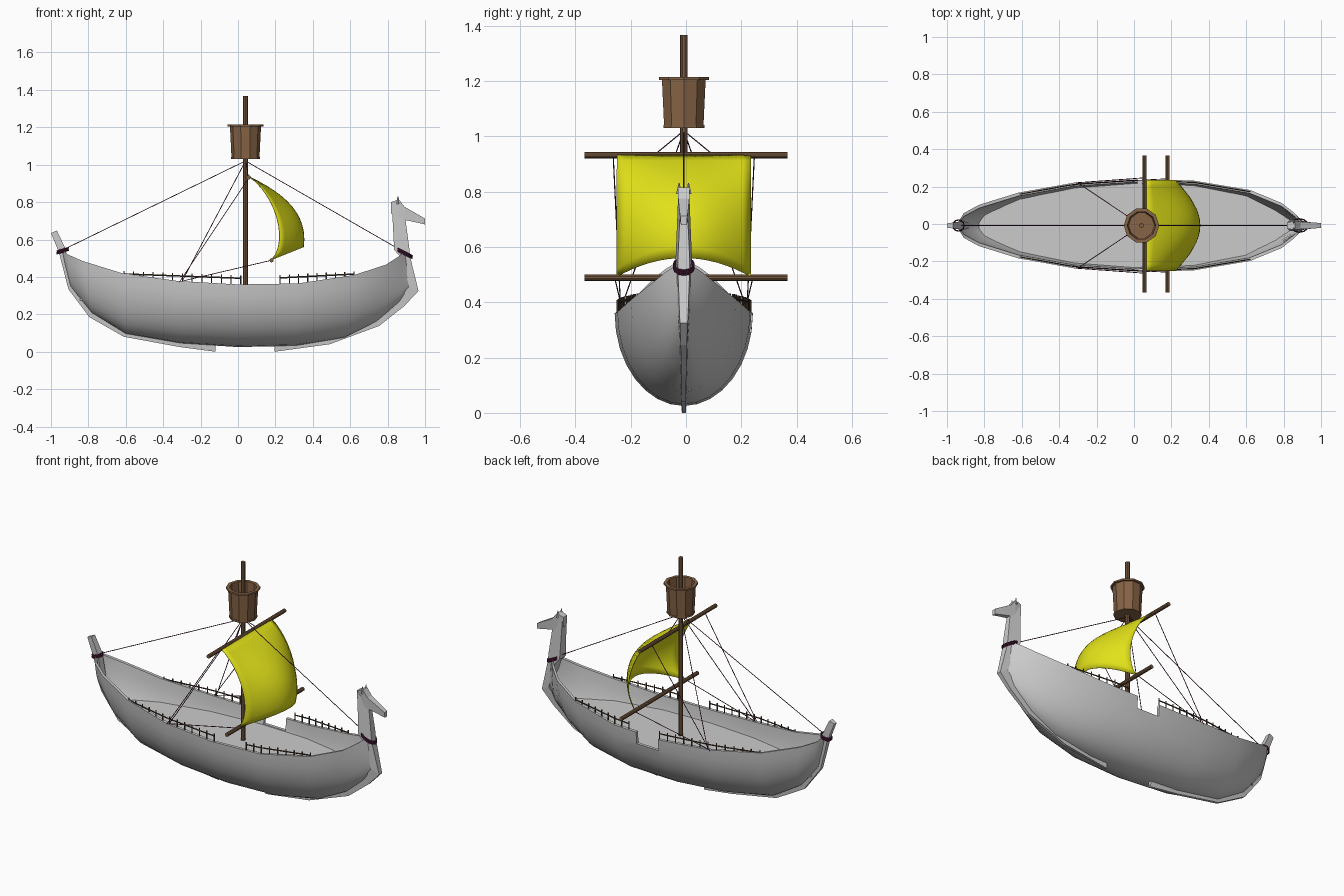
import bpy, bmesh
from math import sin, cos, pi, sqrt
from mathutils import Vector, Matrix

if "Cube" in bpy.data.objects:
    bpy.data.objects.remove(bpy.data.objects["Cube"])


def material(name, rgb):
    m = bpy.data.materials.new(name)
    m.diffuse_color = (*rgb, 1)
    m.use_nodes = True
    m.node_tree.nodes["Principled BSDF"].inputs["Base Color"].default_value = m.diffuse_color
    return m


WOOD = material("wood", (0.20, 0.11, 0.055))
BASKET = material("basket_wood", (0.24, 0.125, 0.06))
DARK = material("dark_wood", (0.08, 0.05, 0.03))
ROPE = material("rope", (0.10, 0.015, 0.06))
CLOTH = material("cloth", (0.75, 0.75, 0.01))


def finish(name, bm, mat=None, smooth=False):
    bmesh.ops.recalc_face_normals(bm, faces=bm.faces)
    me = bpy.data.meshes.new(name)
    bm.to_mesh(me)
    bm.free()
    ob = bpy.data.objects.new(name, me)
    bpy.context.collection.objects.link(ob)
    if mat:
        me.materials.append(mat)
    if smooth:
        bpy.context.view_layer.objects.active = ob
        ob.select_set(True)
        bpy.ops.object.shade_smooth_by_angle(angle=0.6)
        ob.select_set(False)
    return ob


def loft(bm, rings, caps=True):
    """Skin a list of closed rings of points."""
    vs = [[bm.verts.new(p) for p in r] for r in rings]
    n = len(vs[0])
    for a, b in zip(vs, vs[1:]):
        for i in range(n):
            j = (i + 1) % n
            bm.faces.new((a[i], a[j], b[j], b[i]))
    if caps:
        bm.faces.new(vs[0])
        bm.faces.new(vs[-1])


def rod(bm, a, b, r, sides=8):
    a, b = Vector(a), Vector(b)
    d = b - a
    m = Matrix.Translation((a + b) / 2) @ d.to_track_quat('Z', 'Y').to_matrix().to_4x4()
    bmesh.ops.create_cone(bm, cap_ends=True, segments=sides, radius1=r, radius2=r,
                          depth=d.length, matrix=m)


# Hull stations: gunwale x, gunwale z, half width, keel x, keel z
ST = [(-.94, .55, .018, -.935, .50), (-.91, .52, .066, -.895, .345), (-.83, .485, .11, -.78, .205),
      (-.62, .42, .175, -.60, .095), (-.32, .378, .229, -.31, .045), (0, .36, .25, 0, .025),
      (.32, .365, .24, .31, .032), (.62, .41, .19, .57, .075), (.79, .465, .12, .74, .16),
      (.86, .51, .065, .865, .265), (.895, .54, .02, .925, .34)]


def section(st, inset):
    xg, zg, w, xk, zk = st
    w2 = max(w - inset, w * .4)
    zk2 = min(zk + inset, zg - .01)
    pts = []
    for i in range(-8, 9):
        t = i / 8 * pi / 2
        pts.append((xg + (xk - xg) * cos(t), w2 * sin(t), zg - (zg - zk2) * cos(t)))
    return pts


bm = bmesh.new()
loft(bm, [section(s, 0) + section(s, .018)[::-1] for s in ST])
hull = finish("hull", bm)

# Boarding gap cut in the far gunwale
bm = bmesh.new()
bmesh.ops.create_cube(bm, size=1, matrix=Matrix.Translation((.095, .27, .39)) @ Matrix.Diagonal((.15, .2, .2, 1)))
cutter = finish("gap_cutter", bm)
cutter.hide_render = True
mod = hull.modifiers.new("gap", 'BOOLEAN')
mod.operation, mod.solver, mod.object = 'DIFFERENCE', 'EXACT', cutter
bpy.context.view_layer.objects.active = hull
hull.select_set(True)
bpy.ops.object.modifier_apply(modifier="gap")
bpy.ops.object.shade_smooth_by_angle(angle=0.6)
hull.select_set(False)
bpy.data.objects.remove(cutter)

# Deck, fitted to the inside of the hull
DZ = .285
rings = []
for xg, zg, w, xk, zk in ST:
    if zk < DZ - .01:
        c = (zg - DZ) / (zg - zk)
        x, y = xg + (xk - xg) * c, w * sqrt(1 - c * c) - .008
        rings.append([(x, -y, DZ), (x, 0, DZ), (x, y, DZ), (x, y * .97, DZ - .012), (x, -y * .97, DZ - .012)])
for k, x in ((0, -.85), (len(rings) + 1, .85)):
    rings.insert(k, [(x, y, z) for y, z in ((-.01, DZ), (0, DZ), (.01, DZ), (.008, DZ - .012), (-.008, DZ - .012))])
bm = bmesh.new()
loft(bm, rings)
finish("deck", bm)


# Keel strips that rise into the end posts: outer x, z, inner x, z, half width
def keel(name, rows):
    bm = bmesh.new()
    loft(bm, [[(xo, -h * .7, zo), (xo, h * .7, zo), (xi, h, zi), (xi, -h, zi)] for xo, zo, xi, zi, h in rows])
    return finish(name, bm)


keel("stern_keel_post", [(-1, .635, -.968, .648, .016), (-.957, .53, -.922, .55, .022), (-.907, .335, -.88, .345, .018),
                         (-.795, .185, -.77, .215, .014), (-.61, .08, -.6, .11, .012),
                         (-.31, .025, -.31, .055, .011), (-.12, 0, -.12, .035, .01)])
keel("bow_keel_post", [(.195, 0, .195, .04, .01), (.49, .04, .48, .07, .011), (.755, .138, .73, .175, .013),
                       (.89, .245, .86, .285, .016), (.965, .325, .915, .35, .02), (.92, .51, .865, .51, .03),
                       (.915, .56, .835, .545, .03), (.895, .71, .822, .795, .02)])

# Animal head with a pointed snout and two ears
bm = bmesh.new()
loft(bm, [[(x, -h, zt), (x, h, zt), (x - d, h * .8, zb), (x - d, -h * .8, zb)] for x, zt, zb, h, d in
          ((.818, .80, .74, .018, 0), (.86, .815, .71, .022, 0), (.89, .775, .705, .02, 0),
           (.96, .735, .69, .016, 0), (1, .712, .68, .013, 0))])
for s in (-1, 1):
    bmesh.ops.create_cone(bm, cap_ends=True, segments=4, radius1=.011, radius2=.002, depth=.04,
                          matrix=Matrix.Translation((.855, s * .017, .811)))
finish("prow_head", bm)

# Mast, yards and crow's nest
MX = .04
bm = bmesh.new()
rod(bm, (MX, 0, DZ - .01), (MX, 0, 1.367), .0135, 10)
finish("mast", bm, WOOD, True)
for name, x, z in (("upper_yard", .057, .932), ("lower_yard", .18, .489)):
    bm = bmesh.new()
    rod(bm, (x, -.359, z), (x, .375, z), .0115, 10)
    finish(name, bm, WOOD, True)

bm = bmesh.new()
prof = [(.012, 1.03), (.078, 1.03), (.078, 1.041), (.075, 1.041), (.083, 1.204), (.095, 1.204), (.095, 1.214),
        (.076, 1.214), (.069, 1.045), (.012, 1.045)]
loft(bm, [[(MX + r * cos(i * pi / 5), r * sin(i * pi / 5), z) for i in range(10)] for r, z in prof], False)
finish("crows_nest", bm, BASKET)


# Billowing sail, blended between side and centre curves
def bezier(p, t):
    s = 1 - t
    k = (s ** 3, 3 * s * s * t, 3 * s * t * t, t ** 3)
    return Vector((sum(a * q[0] for a, q in zip(k, p)), sum(a * q[1] for a, q in zip(k, p))))


SIDE = [(.06, .935), (.19, .85), (.278, .60), (.18, .492)]
MID = [(.06, .935), (.26, .84), (.372, .73), (.35, .56)]
N, M = 16, 12
bm = bmesh.new()
grid = []
for j in range(M + 1):
    a, b = bezier(SIDE, j / M), bezier(MID, j / M)
    row = []
    for i in range(N + 1):
        u = 2 * i / N - 1
        p = a.lerp(b, 1 - u * u)
        row.append(bm.verts.new((p.x, u * .242, p.y)))
    grid.append(row)
for j in range(M):
    for i in range(N):
        bm.faces.new((grid[j][i], grid[j][i + 1], grid[j + 1][i + 1], grid[j + 1][i]))
sail = finish("sail", bm, CLOTH, True)
mod = sail.modifiers.new("cloth_thickness", 'SOLIDIFY')
mod.thickness, mod.offset = .004, 0


# Railings along both gunwales
def gunwale(x):
    for p, q in zip(ST, ST[1:]):
        if p[0] <= x <= q[0]:
            t = (x - p[0]) / (q[0] - p[0])
            return p[1] + (q[1] - p[1]) * t, p[2] + (q[2] - p[2]) * t


for side, s in (("near", -1), ("far", 1)):
    for part, x0, x1, z0, z1, n in (("aft", -.61, .015, .416, .393, 13), ("fore", .225, .62, .395, .415, 9)):
        bm = bmesh.new()
        pts = []
        for i in range(n):
            t = i / (n - 1)
            x, z = x0 + (x1 - x0) * t, z0 + (z1 - z0) * t
            gz, w = gunwale(x)
            y = s * (w - .009)
            rod(bm, (x, y, gz - .01), (x, y, z + .015), .0035, 6)
            pts.append((x, y, z))
        for a, b in zip(pts, pts[1:]):
            rod(bm, a, b, .004, 6)
        finish(f"{side}_{part}_railing", bm, DARK)

# Rigging lines
bm = bmesh.new()
top = (MX, 0, 1.02)
lines = [(top, (-.935, 0, .545)), (top, (.875, 0, .54))]
for s in (-1, 1):
    lines += [(top, (.055, s * .1, .938)),
              ((.055, s * .255, .925), (-.315, s * .228, .37)),
              (top, (-.30, s * .228, .375)),
              ((.18, s * .25, .489), (-.33, s * .222, .37))]
for a, b in lines:
    rod(bm, a, b, .0022, 5)
finish("rigging", bm, ROPE)

# Rope lashings around both posts
for name, cx, cz, rx, ry, tilt in (("bow_lashing", .885, .53, .046, .036, -.5), ("stern_lashing", -.938, .54, .03, .03, .3)):
    bm = bmesh.new()
    for k in range(3):
        ring = [(cx + rx * cos(i * pi / 6), ry * sin(i * pi / 6),
                 cz + (k - 1) * .007 + tilt * rx * cos(i * pi / 6)) for i in range(12)]
        for a, b in zip(ring, ring[1:] + ring[:1]):
            rod(bm, a, b, .004, 6)
    finish(name, bm, ROPE)

# Centre the whole model on y
for ob in bpy.context.collection.objects:
    ob.location.y -= .008
